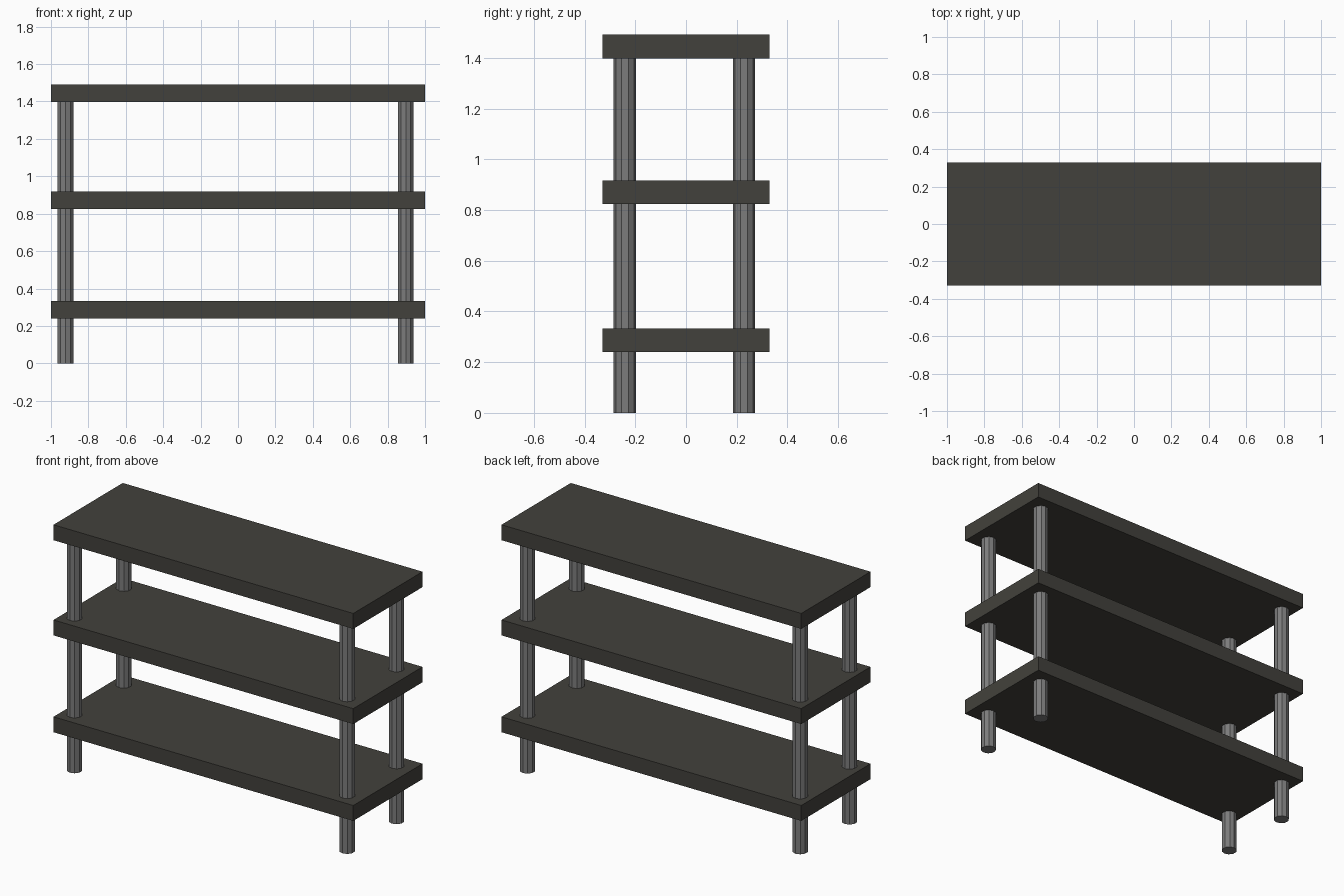
import bpy

if "Cube" in bpy.data.objects:
    bpy.data.objects.remove(bpy.data.objects["Cube"])

# Three flat shelf boards
for name, z in (("bottom_shelf", 0.287), ("middle_shelf", 0.871), ("top_shelf", 1.445)):
    bpy.ops.mesh.primitive_cube_add(size=1, location=(0, 0, z))
    shelf = bpy.context.object
    shelf.name = name
    shelf.scale = (2, 0.66, 0.093)
    mat = bpy.data.materials.get("dark_board") or bpy.data.materials.new("dark_board")
    mat.diffuse_color = (0.055, 0.053, 0.045, 1)
    mat.use_nodes = True
    mat.node_tree.nodes["Principled BSDF"].inputs["Base Color"].default_value = mat.diffuse_color
    shelf.data.materials.append(mat)

# Four faceted legs running through the boards
metal = bpy.data.materials.new("grey_metal")
metal.diffuse_color = (0.2, 0.2, 0.2, 1)
metal.use_nodes = True
metal.node_tree.nodes["Principled BSDF"].inputs["Base Color"].default_value = metal.diffuse_color
HEIGHT = 1.41
for side, x in (("left", -0.922), ("right", 0.897)):
    for end, y in (("front", -0.241), ("back", 0.229)):
        bpy.ops.mesh.primitive_cylinder_add(vertices=10, radius=0.044, depth=HEIGHT,
                                            location=(x, y, HEIGHT / 2))
        leg = bpy.context.object
        leg.name = f"{end}_{side}_leg"
        leg.data.materials.append(metal)
